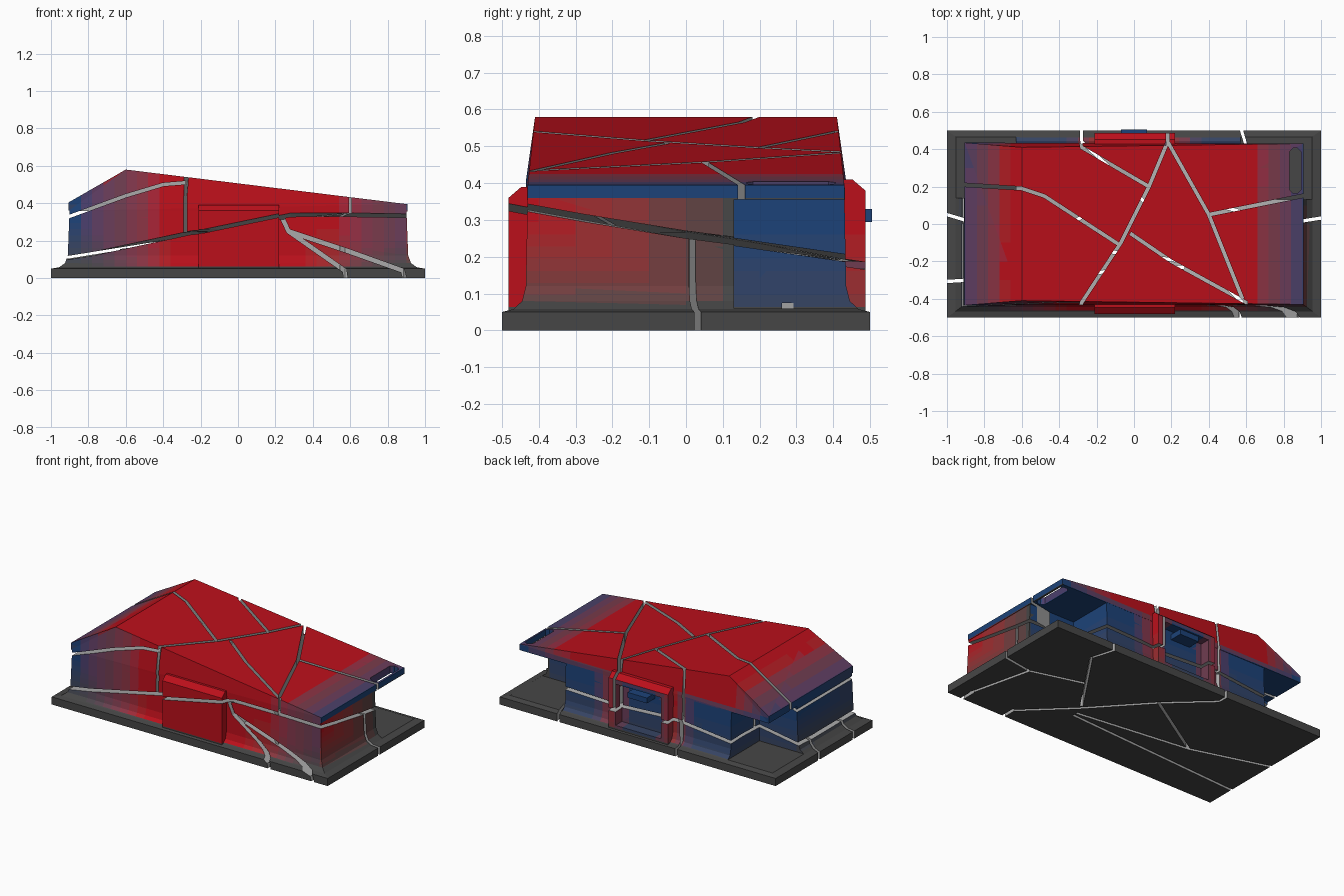
import bpy, bmesh, math
from mathutils import Vector

if "Cube" in bpy.data.objects:
    bpy.data.objects.remove(bpy.data.objects["Cube"])

RED, BLUE, DARK = (0.5, 0.005, 0.011), (0.012, 0.055, 0.19), (0.062, 0.062, 0.062)
mats = {}

def material(col):
    key = tuple(round(c, 4) for c in col)
    if key not in mats:
        mats[key] = bpy.data.materials.new("paint")
        mats[key].diffuse_color = (*key, 1)
    return mats[key]

CRACK = material((0.4, 0.4, 0.4))

def finish(name, bm):
    bmesh.ops.recalc_face_normals(bm, faces=bm.faces)
    me = bpy.data.meshes.new(name)
    bm.to_mesh(me)
    bm.free()
    ob = bpy.data.objects.new(name, me)
    bpy.context.collection.objects.link(ob)
    me.materials.append(CRACK)
    return ob

def loft(name, rings):
    bm = bmesh.new()
    vs = [[bm.verts.new(p) for p in r] for r in rings]
    n = len(rings[0])
    for a, b in zip(vs, vs[1:]):
        for i in range(n):
            bm.faces.new((a[i], a[(i + 1) % n], b[(i + 1) % n], b[i]))
    bm.faces.new(vs[0])
    bm.faces.new(vs[-1])
    bmesh.ops.triangulate(bm, faces=bm.faces)
    return finish(name, bm)

def box(name, x0, x1, y0, y1, z0, z1):
    return loft(name, [[(x0, y0, z), (x1, y0, z), (x1, y1, z), (x0, y1, z)] for z in (z0, z1)])

def ribbon(pts, w, axis, lo, hi):
    """Thick polyline in the xy plane (axis z) or the xz plane (axis y), extruded."""
    P = [Vector(p) for p in pts]
    left, right = [], []
    for i, p in enumerate(P):
        d = (P[min(i + 1, len(P) - 1)] - P[max(i - 1, 0)]).normalized()
        n = Vector((-d.y, d.x)) * w / 2
        left.append(p + n)
        right.append(p - n)
    poly = left + right[::-1]
    put = (lambda p, h: (p.x, p.y, h)) if axis == "z" else (lambda p, h: (p.x, h, p.y))
    return loft("crack_cutter", [[put(p, h) for p in poly] for h in (lo, hi)])

def boolean(ob, cutter, op):
    m = ob.modifiers.new("cut", "BOOLEAN")
    m.object, m.operation, m.solver = cutter, op, "EXACT"
    m.material_mode = "TRANSFER"
    dg = bpy.context.evaluated_depsgraph_get()
    me = bpy.data.meshes.new_from_object(ob.evaluated_get(dg))
    ob.modifiers.clear()
    ob.data = me
    bpy.data.objects.remove(cutter)

# Base slab with flared walls
def rect(hx, hy, z):
    return [(-hx, -hy, z), (hx, -hy, z), (hx, hy, z), (-hx, hy, z)]

body = loft("body", [rect(*r) for r in ((1, .5, 0), (1, .5, .05), (.955, .468, .058),
            (.925, .445, .08), (.91, .435, .12), (.9, .43, .38))])

# Open porches under the two back corners
boolean(body, box("porch", .57, 1.1, .13, .6, .06, .6), "DIFFERENCE")
boolean(body, box("porch", -1.1, -.63, .14, .6, .06, .6), "DIFFERENCE")

# Roof with its ridge near the left end
prof = [(-.905, .36, .435), (-.905, .405, .435), (-.6, .58, .41), (.905, .395, .43), (.905, .355, .43)]
boolean(body, loft("roof", [[(x, s * y, z) for x, z, y in prof] for s in (-1, 1)]), "UNION")

# Slot through the roof corner
c = [(.862 + .033 * math.cos(a), .285 + (.09 if math.sin(a) > 0 else -.09) + .033 * math.sin(a))
     for a in [math.pi / 8 + k * math.pi / 4 for k in range(8)]]
boolean(body, loft("slot", [[(x, y, z) for x, y in c] for z in (.3, .6)]), "DIFFERENCE")

# Bulging front panel and recessed back bay with hood and sill
def bay(s, top, out):
    return loft("bay", [[(x, s * y, z) for y, z in ((.38, .03), (out, .03), (out, top - .03),
                (out - .035, top), (.38, top))] for x in (-.21, .22)])

boolean(body, bay(-1, .39, .482), "UNION")
boolean(body, bay(1, .41, .487), "UNION")
boolean(body, box("bay_recess", -.16, .17, .42, .6, .08, .35), "DIFFERENCE")
boolean(body, box("sill", -.07, .07, .4, .505, .295, .33), "UNION")

# Paint in bands: red middle, blue ends and porches, dark base
def ramp(v, a, b):
    return min(1, max(0, (v - a) / (b - a)))

def paint(p, n):
    if p.z < .062:
        return DARK
    dark = 1 - ramp(p.z, .06, .3)
    roof = p.z > .39 or (p.z > .35 and n.z > .2)
    if roof and n.z > .2:
        blue, dark = max(ramp(p.x, .62, .92), ramp(-p.x, .68, .92)), 0
    elif p.x > .89:
        blue, dark = 0, max(dark, ramp(p.y, -.45, .1))
        if p.z > .36:
            blue, dark = 1, 0
    elif p.x < -.88:
        blue, dark = 1, max(dark, .35 * ramp(-p.y, 0, .3))
    elif p.y < -.42:
        blue = max(ramp(p.x, .5, 1.1), ramp(-p.x, .4, .85))
        dark *= max(ramp(p.x, .3, .8), ramp(-p.x, .3, .8))
    else:
        edge = max(0, 1 - abs(abs(p.x) - .22) / .12)
        blue = 1 - max(edge, ramp(p.z, .36, .42) * (1 - ramp(abs(p.x), .65, .9)))
        dark *= .5
    dark = max(dark, 1.8 * blue * (1 - blue))
    blue, dark = round(blue * 8) / 8, round(dark * 8) / 8
    base = [r + (b - r) * blue for r, b in zip(RED, BLUE)]
    return [b + (d - b) * dark for b, d in zip(base, DARK)]

bm = bmesh.new()
bm.from_mesh(body.data)
cuts = [((1, 0, 0), -.96 + .06 * i) for i in range(33)]
cuts += [((0, 1, 0), -.4 + .1 * i) for i in range(9)] + [((0, 0, 1), .063 + .033 * i) for i in range(11)]
for axis, d in cuts:
    bmesh.ops.bisect_plane(bm, geom=bm.verts[:] + bm.edges[:] + bm.faces[:], dist=1e-5,
                           plane_co=Vector(axis) * d, plane_no=axis)
body.data.materials.clear()
slots = []
for f in bm.faces:
    m = material(paint(f.calc_center_median(), f.normal))
    if m not in slots:
        slots.append(m)
    f.material_index = slots.index(m)
bm.to_mesh(body.data)
bm.free()
for m in slots:
    body.data.materials.append(m)

# Long crack that splits the body into lower and upper halves
def lower_block(off):
    cols = [(-1.2, .06, .11), (-.9, .11, .13), (-.25, .25, .2), (.28, .36, .17), (.6, .36, .18), (1.2, .35, .19)]
    return loft("split", [[(x, -.55, -1), (x, .55, -1), (x, .55, b + off), (x, 0, (f + b) / 2 - .01 + off),
                           (x, -.55, f + off)] for x, f, b in cols])

upper = body.copy()
upper.data = body.data.copy()
bpy.context.collection.objects.link(upper)
upper.name, body.name = "upper_shell_pieces", "base_pieces"
boolean(upper, lower_block(.01), "DIFFERENCE")
boolean(body, lower_block(-.01), "INTERSECT")

# Cracks over the roof and upper walls
for pts in ([(-1, .215), (-.6, .19), (-.48, .15), (-.08, -.11)],
            [(-.3, -.55), (-.28, -.42), (-.07, -.1), (.08, .2), (.18, .44), (.18, .55)],
            [(-.3, .55), (-.28, .41), (.08, .2)],
            [(-.02, -.05), (.2, -.2), (.6, -.42), (.61, -.55)],
            [(.18, .44), (.4, .05), (.58, -.4)],
            [(.4, .05), (1, .17)]):
    boolean(upper, ribbon(pts, .019, "z", -.2, 1), "DIFFERENCE")
boolean(upper, ribbon([(-1, .295), (-.9, .33), (-.6, .44), (-.4, .5), (-.28, .51)], .018, "y", -.6, .2),
        "DIFFERENCE")

# Cracks through the base and lower walls (points, top height)
for pts, top in (([(.58, -.42), (.3, -.15), (-.02, .2), (-.28, .44), (-.28, .55)], 1),
                 ([(.3, -.12), (.62, .35), (.56, .55)], .075),
                 ([(.27, -.2), (-.5, -.1), (-1.05, .065)], 1),
                 ([(.27, -.23), (-1.05, -.31)], 1),
                 ([(-.02, .2), (-.5, -.1)], 1),
                 ([(1.05, .04), (.8, 0), (.45, .1)], 1),
                 ([(.9, -.42), (.8, 0)], .05)):
    boolean(body, ribbon(pts, .018, "z", -.2, top), "DIFFERENCE")
for pts in ([(.2, .4), (.27, .25), (.57, .04), (.59, -.1)], [(.27, .25), (.6, .14), (.88, .04), (.92, -.1)]):
    boolean(body, ribbon(pts, .024, "y", -.6, -.4), "DIFFERENCE")

for m in bpy.data.materials:
    if m.users and not m.is_grease_pencil:
        m.use_nodes = True
        m.node_tree.nodes["Principled BSDF"].inputs["Base Color"].default_value = m.diffuse_color
